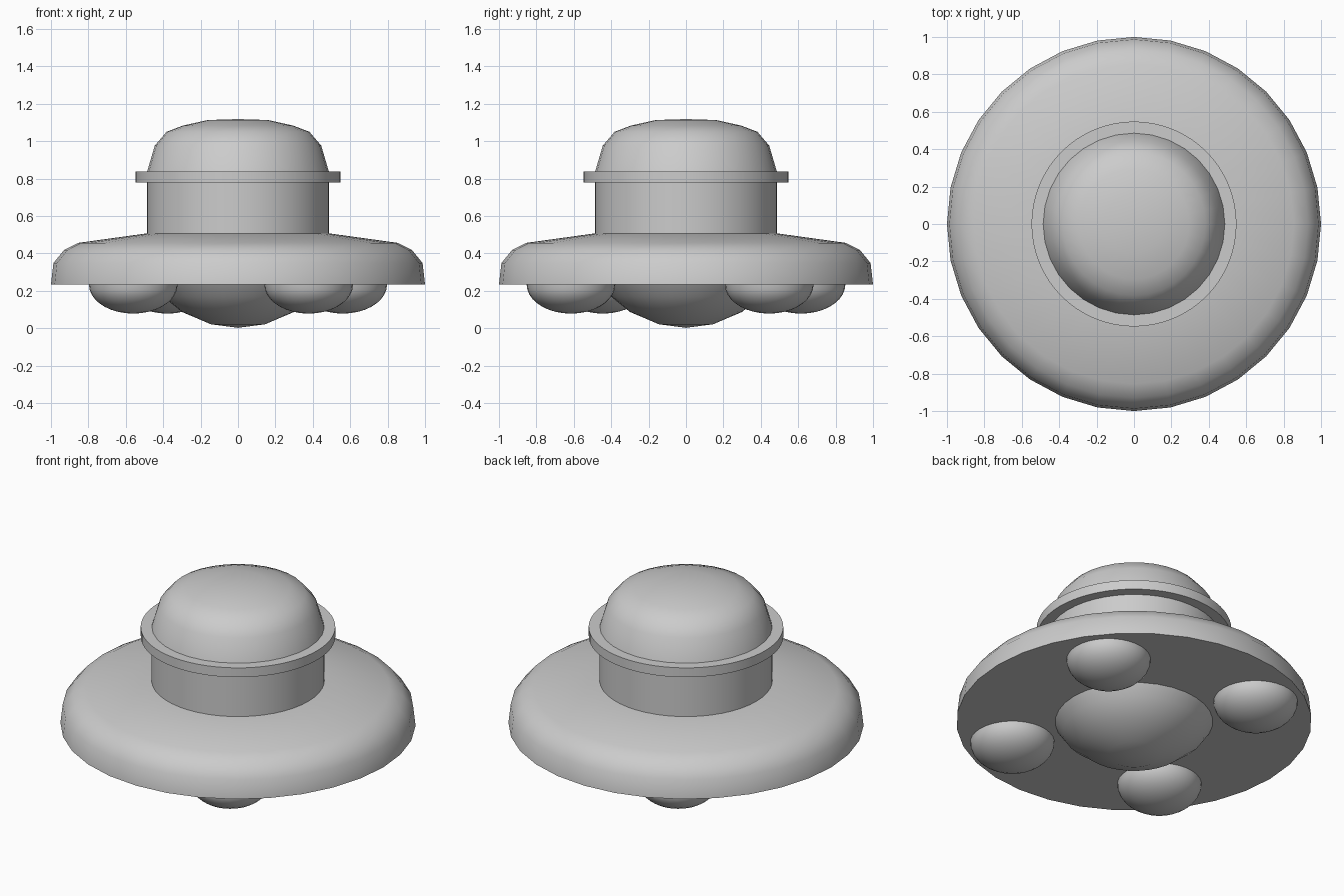
import bpy, bmesh, math

if "Cube" in bpy.data.objects:
    bpy.data.objects.remove(bpy.data.objects["Cube"])


def lathe(name, profile, sides=32, loc=(0, 0, 0)):
    """Spin an (r, z) profile, listed bottom to top, around the z axis."""
    bm = bmesh.new()
    rings = []
    for r, z in profile:
        if r == 0:
            rings.append([bm.verts.new((0, 0, z))])
        else:
            rings.append([bm.verts.new((r * math.cos(math.tau * i / sides),
                                        r * math.sin(math.tau * i / sides), z))
                          for i in range(sides)])
    for low, high in zip(rings, rings[1:]):
        for i in range(sides):
            j = (i + 1) % sides
            if len(low) == 1:
                bm.faces.new((low[0], high[j], high[i]))
            elif len(high) == 1:
                bm.faces.new((low[i], low[j], high[0]))
            else:
                bm.faces.new((low[i], low[j], high[j], high[i]))
    bmesh.ops.recalc_face_normals(bm, faces=bm.faces)
    mesh = bpy.data.meshes.new(name)
    bm.to_mesh(mesh)
    bm.free()
    obj = bpy.data.objects.new(name, mesh)
    obj.location = loc
    bpy.context.collection.objects.link(obj)
    bpy.ops.object.select_all(action='DESELECT')
    obj.select_set(True)
    bpy.context.view_layer.objects.active = obj
    bpy.ops.object.shade_smooth_by_angle(angle=math.radians(42))
    return obj


BASE = 0.233

# Wide saucer skirt with a flat underside
lathe("saucer_body", [(0, BASE), (1.0, BASE), (0.987, 0.348), (0.93, 0.418),
                      (0.855, 0.456), (0.48, 0.508), (0, 0.508)])

# Cabin wall, rim and domed roof
lathe("cabin_wall", [(0, 0.49), (0.487, 0.49), (0.487, 0.79), (0, 0.79)], 48)
lathe("cabin_rim", [(0, 0.78), (0.548, 0.78), (0.548, 0.838), (0, 0.838)], 64)
lathe("cabin_dome", [(0, 0.83), (0.488, 0.83), (0.445, 0.976), (0.382, 1.05),
                     (0.295, 1.083), (0.16, 1.113), (0, 1.118)])

# Central belly dome
lathe("belly_dome", [(0, 0.002), (0.145, 0.021), (0.30, 0.087),
                     (0.40, 0.168), (0.444, BASE), (0, BASE + 0.01)])

# Four landing pods: flattened half balls under the skirt
steps = [math.radians(a) for a in range(0, 91, 10)]
pod = [(0.237 * math.sin(a), -0.155 * math.cos(a)) for a in steps] + [(0, 0.01)]
for n, (x, y) in enumerate([(0.56, 0.445), (-0.378, 0.615),
                            (-0.56, -0.445), (0.378, -0.615)], 1):
    lathe(f"landing_pod_{n}", pod, 32, (x, y, BASE))
